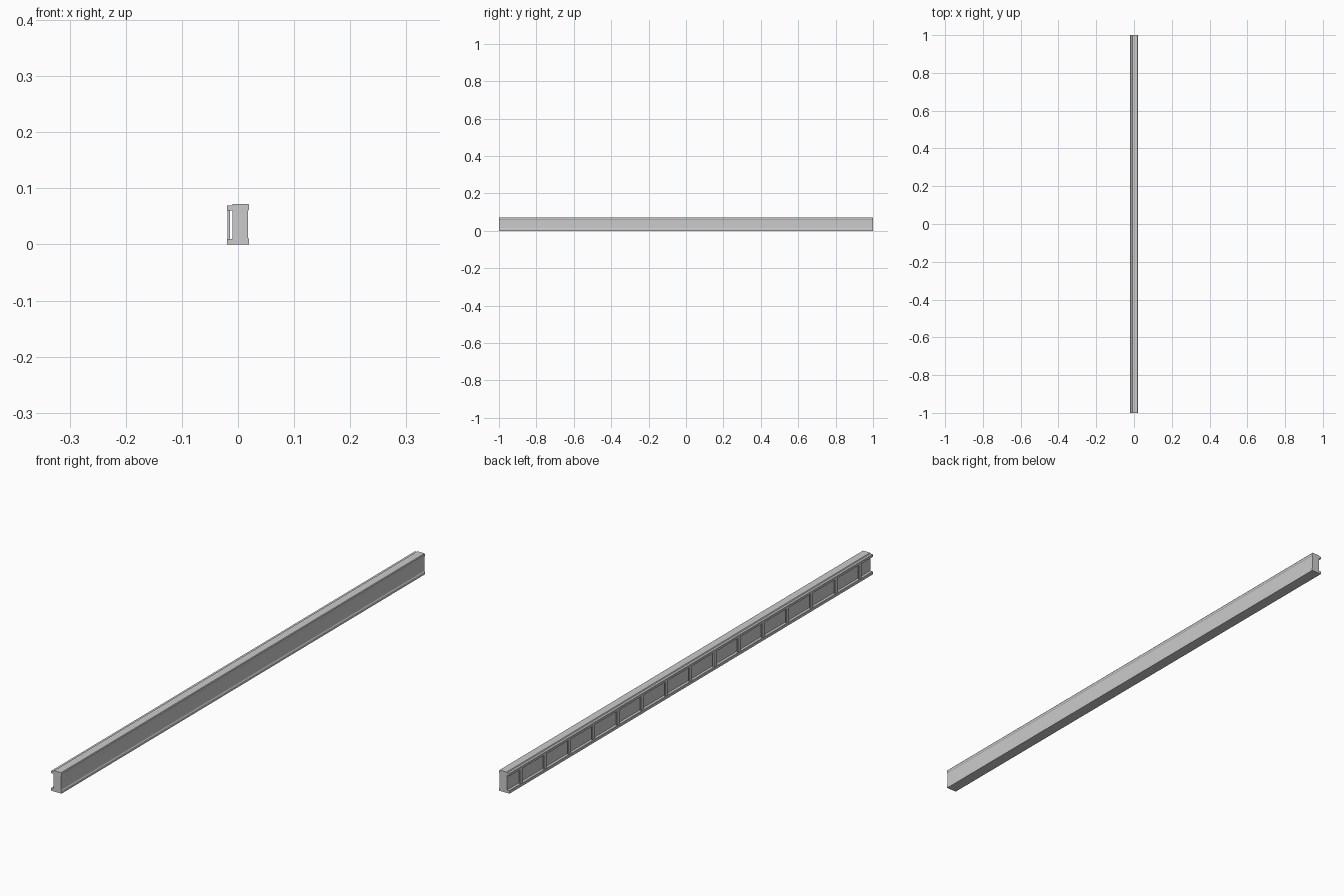
import bpy, bmesh

if "Cube" in bpy.data.objects:
    bpy.data.objects.remove(bpy.data.objects["Cube"])

LENGTH = 2.0
RIBS = 15


def new_object(name, bm):
    bmesh.ops.recalc_face_normals(bm, faces=bm.faces[:])
    mesh = bpy.data.meshes.new(name)
    bm.to_mesh(mesh)
    bm.free()
    obj = bpy.data.objects.new(name, mesh)
    bpy.context.collection.objects.link(obj)
    return obj


def extrude_profile(name, points):
    bm = bmesh.new()
    face = bm.faces.new([bm.verts.new((x, -LENGTH / 2, z)) for x, z in points])
    out = bmesh.ops.extrude_face_region(bm, geom=[face])
    moved = [g for g in out["geom"] if isinstance(g, bmesh.types.BMVert)]
    bmesh.ops.translate(bm, verts=moved, vec=(0, LENGTH, 0))
    return new_object(name, bm)


def box(name, center, size):
    bm = bmesh.new()
    bmesh.ops.create_cube(bm, size=1)
    for v in bm.verts:
        v.co = [c + s * k for c, s, k in zip(center, size, v.co)]
    return new_object(name, bm)


# Solid beam with a raised top cap, back flanges and slightly recessed front
extrude_profile("beam", [
    (-0.020, 0.000), (0.020, 0.000), (0.020, 0.009), (0.018, 0.012),
    (0.018, 0.060), (0.020, 0.063), (0.020, 0.070), (0.018, 0.0725),
    (-0.009, 0.0725), (-0.011, 0.0695), (-0.019, 0.0695), (-0.020, 0.0685),
    (-0.020, 0.061), (-0.010, 0.061), (-0.010, 0.010), (-0.019, 0.010),
    (-0.020, 0.009),
])

# Upright ribs joining the two flanges, one per bay
pitch = LENGTH / RIBS
for i in range(RIBS):
    y = (i - (RIBS - 1) / 2) * pitch
    box(f"rib_{i + 1}", (-0.0165, y, 0.0355), (0.004, 0.014, 0.053))
